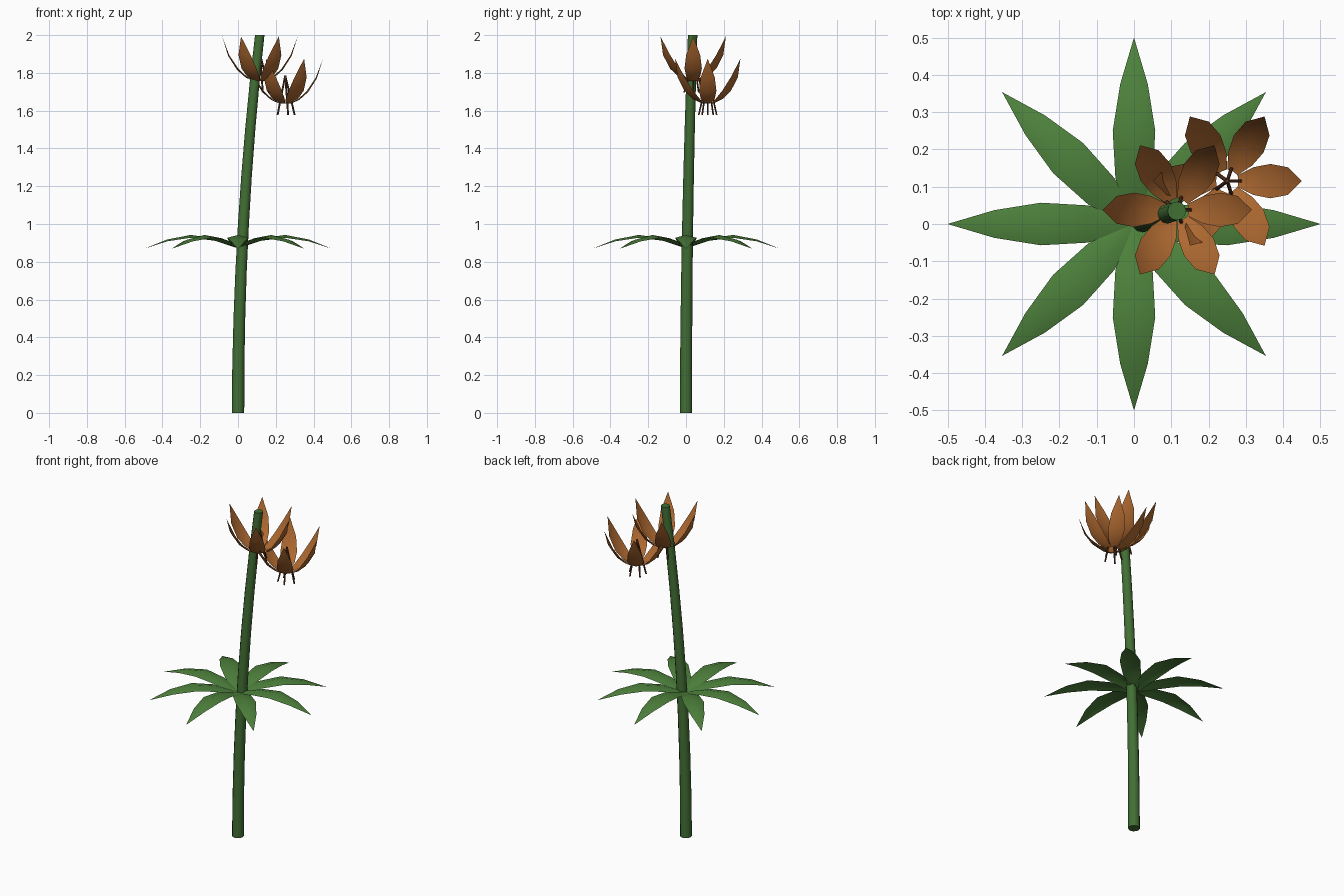
import bpy, bmesh, math
from mathutils import Vector, Matrix

if "Cube" in bpy.data.objects:
    bpy.data.objects.remove(bpy.data.objects["Cube"])


def material(name, rgb):
    m = bpy.data.materials.new(name)
    m.diffuse_color = (*rgb, 1)
    m.use_nodes = True
    m.node_tree.nodes["Principled BSDF"].inputs["Base Color"].default_value = m.diffuse_color
    return m


STEM = material("stem_green", (0.055, 0.16, 0.035))
LEAF = material("leaf_green", (0.075, 0.22, 0.045))
PETAL = material("petal_orange", (0.42, 0.14, 0.03))
ROD = material("stamen_brown", (0.10, 0.035, 0.015))


def finish(bm, name, mat):
    me = bpy.data.meshes.new(name)
    bm.to_mesh(me)
    bm.free()
    me.materials.append(mat)
    for p in me.polygons:
        p.use_smooth = len(p.vertices) <= 4
    ob = bpy.data.objects.new(name, me)
    bpy.context.collection.objects.link(ob)
    return ob


def tube(bm, path, radii, sides):
    """Round tube of horizontal rings with capped ends."""
    rings = [[bm.verts.new((p[0] + r * math.cos(math.tau * i / sides),
                            p[1] + r * math.sin(math.tau * i / sides), p[2]))
              for i in range(sides)] for p, r in zip(path, radii)]
    for a, b in zip(rings, rings[1:]):
        for i in range(sides):
            j = (i + 1) % sides
            bm.faces.new((a[i], a[j], b[j], b[i]))
    bm.faces.new(rings[0][::-1])
    bm.faces.new(rings[-1])


def blade(bm, profile, edge, angle, origin):
    """Pointed blade; profile rows are (radius, height, half width)."""
    mat = Matrix.Translation(origin) @ Matrix.Rotation(angle, 4, 'Z')
    rows = []
    for r, z, w in profile:
        if w == 0:
            rows.append([bm.verts.new(mat @ Vector((r, 0, z)))])
            continue
        k = w / 0.057
        rows.append([bm.verts.new(mat @ Vector((r + edge[0] * k * abs(s), s * w,
                                                z + edge[1] * k * abs(s))))
                     for s in (-1, 0, 1)])
    for a, b in zip(rows, rows[1:]):
        for i in range(2):
            if len(b) == 1:
                bm.faces.new((a[i], b[0], a[i + 1]))
            else:
                bm.faces.new((a[i], b[i], b[i + 1], a[i + 1]))


# Leaning stem
bm = bmesh.new()
ts = [i / 8 for i in range(9)]
tube(bm, [(0.115 * t * t, 0.035 * t * t, 2 * t) for t in ts],
     [0.033 - 0.008 * t for t in ts], 12)
finish(bm, "stem", STEM)

# Whorl of eight arching leaves
leaf = [(0, 0.88, 0.018), (0.125, 0.925, 0.05), (0.25, 0.942, 0.057),
        (0.375, 0.918, 0.037), (0.5, 0.868, 0)]
bm = bmesh.new()
for i in range(8):
    blade(bm, leaf, (0, -0.015), math.tau * i / 8, (0, 0, 0))
finish(bm, "leaves", LEAF)

# Two cup flowers with splayed stamens
petal = [(0.03, 0, 0.016), (0.075, 0.02, 0.037), (0.122, 0.062, 0.046),
         (0.168, 0.135, 0.037), (0.2, 0.238, 0)]
for name, c in (("upper", (0.116, 0.038, 1.755)), ("lower", (0.25, 0.115, 1.637))):
    bm = bmesh.new()
    for i in range(6):
        blade(bm, petal, (-0.008, 0.008), math.tau * i / 6, c)
    finish(bm, name + "_petals", PETAL)
    bm = bmesh.new()
    for i in range(5):
        a = math.tau * i / 5
        foot = (c[0] + 0.05 * math.cos(a), c[1] + 0.05 * math.sin(a), c[2] - 0.06)
        tube(bm, [foot, (c[0], c[1], c[2] + 0.15)], [0.005, 0.005], 6)
    finish(bm, name + "_stamens", ROD)
